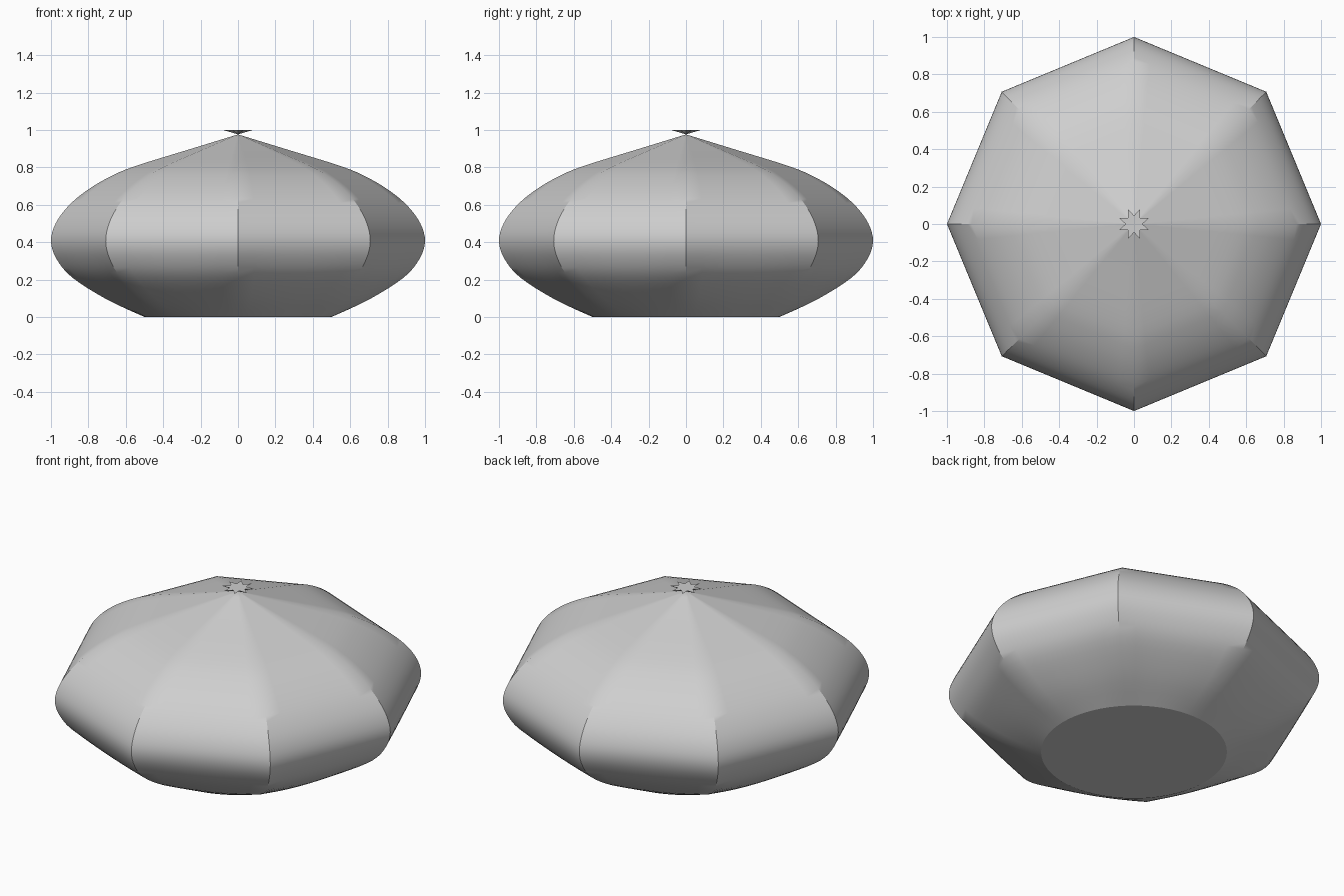
import bpy, bmesh, math

cube = bpy.data.objects.get("Cube")
if cube:
    bpy.data.objects.remove(cube, do_unlink=True)

GREY = (0.62, 0.62, 0.62, 1)
grey = bpy.data.materials.new("plain grey")
grey.use_nodes = True
grey.diffuse_color = GREY
grey.node_tree.nodes["Principled BSDF"].inputs["Base Color"].default_value = GREY

SEGMENTS, SIDES = 64, 8
WAIST_Z, APEX_Z = 0.405, 0.976


def catmull(points, steps):
    """Smooth (radius, height) curve through the profile points."""
    pts = [points[0]] + points + [points[-1]]
    out = []
    for i in range(1, len(pts) - 2):
        a, b, c, d = pts[i - 1:i + 3]
        for s in range(steps):
            t = s / steps
            out.append(tuple(
                0.5 * (2 * q + (r - p) * t + (2 * p - 5 * q + 4 * r - w) * t * t
                       + (3 * q - p - 3 * r + w) * t ** 3)
                for p, q, r, w in zip(a, b, c, d)))
    out.append(points[-1])
    return out


def octagon(angle):
    """Octagon radius at an angle, corners on the axes."""
    half = math.pi / SIDES
    return math.cos(half) / math.cos(angle % (2 * half) - half)


def add_ring(bm, radius_at, z, count):
    angles = [2 * math.pi * i / count for i in range(count)]
    return [bm.verts.new((radius_at(a) * math.cos(a), radius_at(a) * math.sin(a), z))
            for a in angles]


def finish(name, bm):
    bmesh.ops.recalc_face_normals(bm, faces=bm.faces)
    mesh = bpy.data.meshes.new(name)
    bm.to_mesh(mesh)
    bm.free()
    mesh.materials.append(grey)
    obj = bpy.data.objects.new(name, mesh)
    bpy.context.collection.objects.link(obj)
    bpy.ops.object.select_all(action='DESELECT')
    obj.select_set(True)
    bpy.context.view_layer.objects.active = obj
    bpy.ops.object.shade_smooth_by_angle(angle=math.radians(30))
    return obj


# Body: round base lofted to an octagonal waist, then drawn in to a point
profile = catmull([(0.5, 0), (0.70, 0.093), (0.885, 0.21), (0.97, 0.31), (1.0, WAIST_Z),
                   (0.975, 0.5), (0.91, 0.59), (0.82, 0.668), (0.70, 0.742),
                   (0.557, 0.804), (0.257, 0.897), (0, APEX_Z)], 4)
bm = bmesh.new()
rings = []
for r, z in profile[:-1]:
    blend = (r - 0.5) / (0.5 * r) if z < WAIST_Z else 1.0
    rings.append(add_ring(bm, lambda a: r * (1 + blend * (octagon(a) - 1)), z, SEGMENTS))
for low, high in zip(rings, rings[1:]):
    for i in range(SEGMENTS):
        j = (i + 1) % SEGMENTS
        bm.faces.new((low[i], low[j], high[j], high[i]))
apex = bm.verts.new((0, 0, APEX_Z))
for i in range(SEGMENTS):
    bm.faces.new((rings[-1][i], rings[-1][(i + 1) % SEGMENTS], apex))
bm.faces.new(rings[0][::-1])
body = finish("body", bm)

# Keep the flat base crisp
for edge in body.data.edges:
    if all(body.data.vertices[v].co.z < 1e-5 for v in edge.vertices):
        edge.use_edge_sharp = True

# Star tip: a small flared star above the point, with a flat top
bm = bmesh.new()
point = bm.verts.new((0, 0, APEX_Z))
star = add_ring(bm, lambda a: 0.087 if round(a * SIDES / math.pi) % 2 else 0.045, 1.0, 2 * SIDES)
for i in range(2 * SIDES):
    bm.faces.new((point, star[(i + 1) % (2 * SIDES)], star[i]))
bm.faces.new(star)
finish("star_tip", bm)
